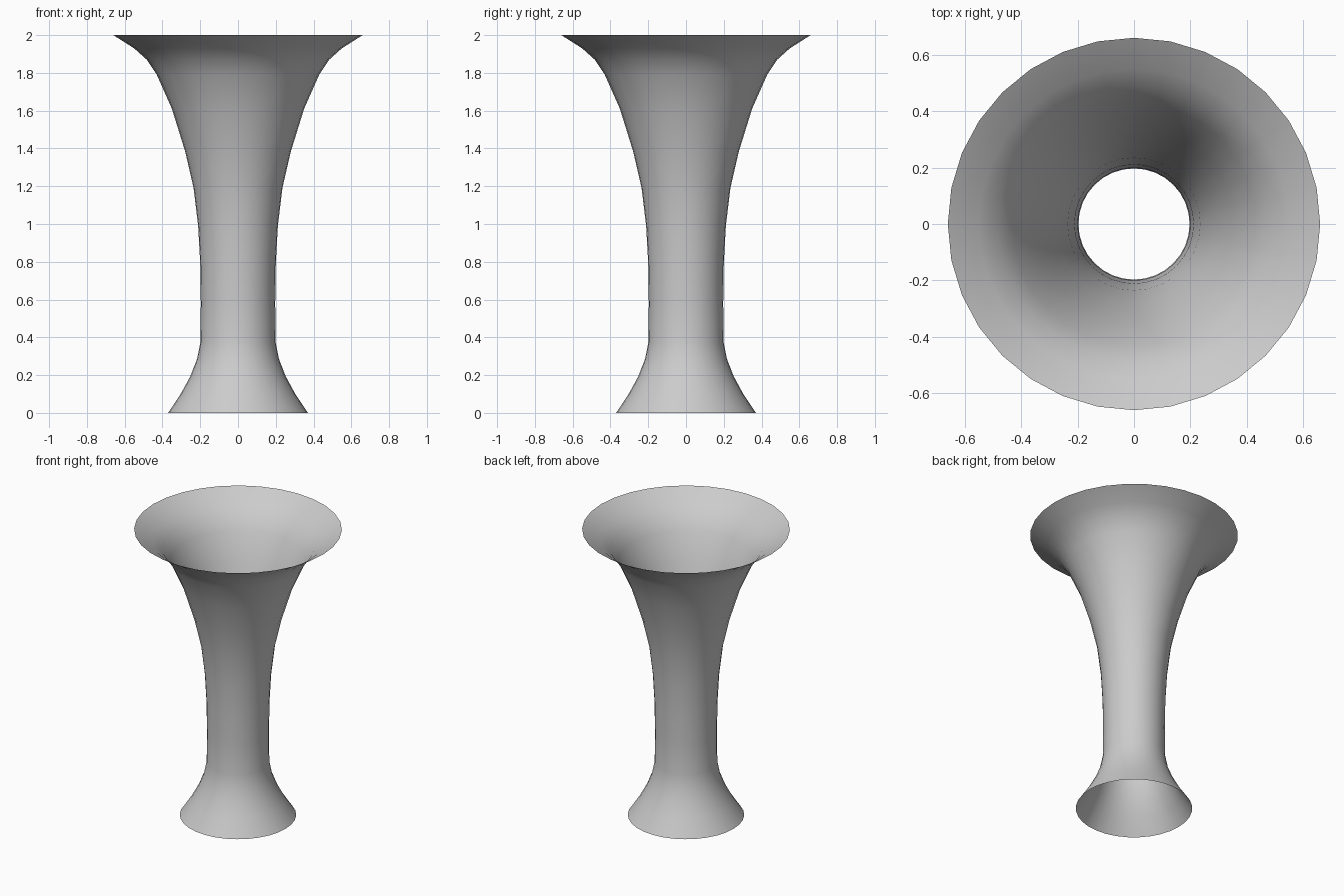
import bpy, bmesh, math

if "Cube" in bpy.data.objects:
    bpy.data.objects.remove(bpy.data.objects["Cube"])

# Radius / height profile of the flared stand, bottom to top
profile = [(0.37, 0.0), (0.30, 0.106), (0.252, 0.195), (0.217, 0.285), (0.199, 0.375),
           (0.197, 0.58), (0.20, 0.79), (0.211, 0.99), (0.235, 1.19),
           (0.28, 1.385), (0.35, 1.61), (0.43, 1.79), (0.483, 1.87),
           (0.55, 1.93), (0.66, 2.0)]
SIDES = 32

# Open, single-walled body of revolution
bm = bmesh.new()
rings = [[bm.verts.new((r * math.cos(2 * math.pi * i / SIDES),
                        r * math.sin(2 * math.pi * i / SIDES), z))
          for i in range(SIDES)] for r, z in profile]
for low, high in zip(rings, rings[1:]):
    for i in range(SIDES):
        j = (i + 1) % SIDES
        bm.faces.new((low[i], low[j], high[j], high[i])).smooth = True

mesh = bpy.data.meshes.new("flared_stand")
bm.to_mesh(mesh)
bm.free()
stand = bpy.data.objects.new("flared_stand", mesh)
bpy.context.collection.objects.link(stand)
